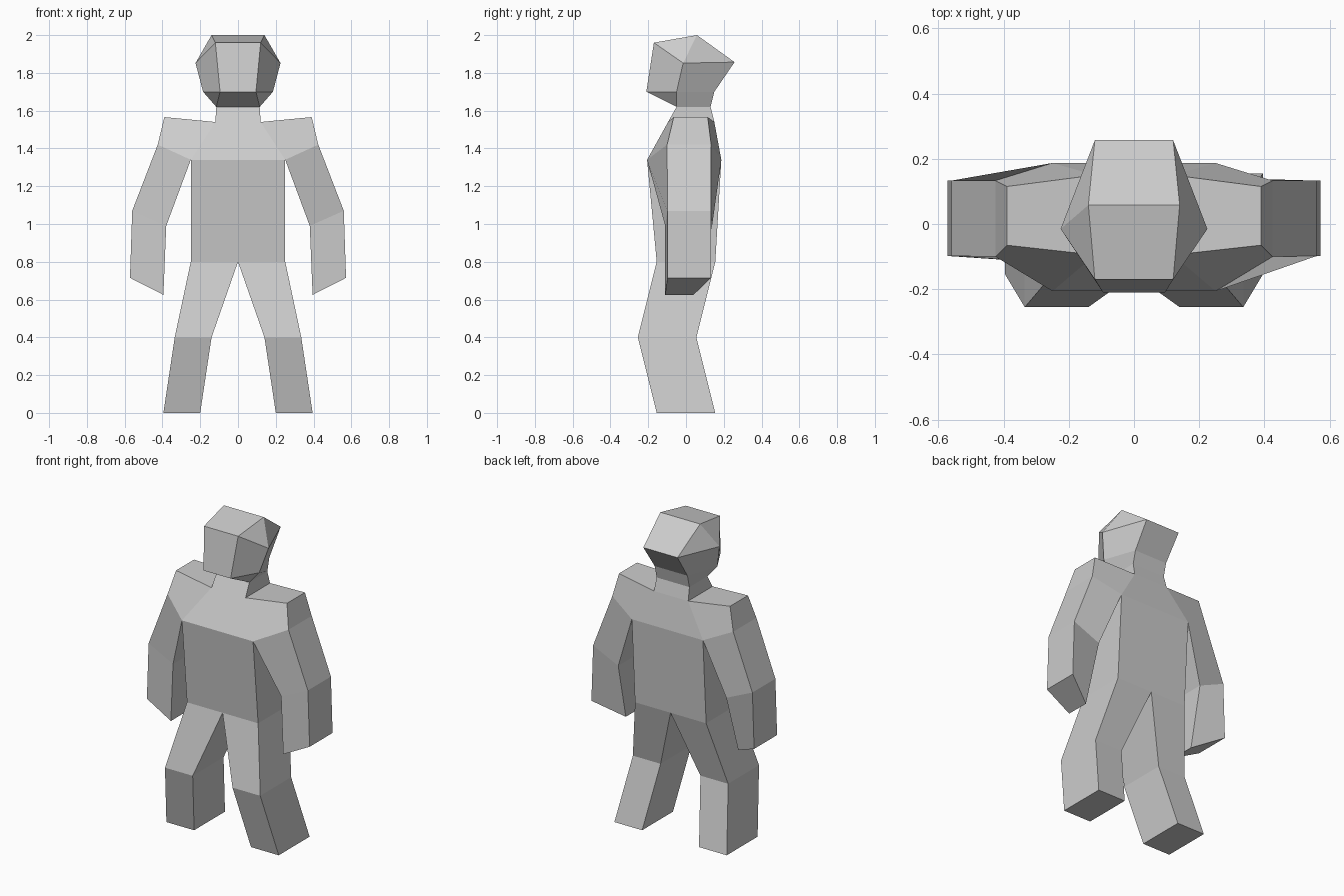
import bpy, bmesh

if "Cube" in bpy.data.objects:
    bpy.data.objects.remove(bpy.data.objects["Cube"])


def build(name, points, side_faces, strips=()):
    """Points of the right half, faces repeated on both sides, strips bridging the middle."""
    bm = bmesh.new()
    right = {k: bm.verts.new(p) for k, p in points.items()}
    left = {k: bm.verts.new((-p[0], p[1], p[2])) for k, p in points.items()}
    for face in side_faces:
        bm.faces.new([right[k] for k in face])
        bm.faces.new([left[k] for k in reversed(face)])
    for strip in strips:
        for a, b in zip(strip, strip[1:]):
            bm.faces.new([left[a], left[b], right[b], right[a]])
    bmesh.ops.remove_doubles(bm, verts=bm.verts[:], dist=0.0005)
    bmesh.ops.recalc_face_normals(bm, faces=bm.faces[:])
    mesh = bpy.data.meshes.new(name)
    bm.to_mesh(mesh)
    bm.free()
    obj = bpy.data.objects.new(name, mesh)
    bpy.context.collection.objects.link(obj)
    return obj


def limb(name, rings):
    """Limb of four-sided sections, open at the body end, capped at the far end."""
    points = {(i, j): p for i, ring in enumerate(rings) for j, p in enumerate(ring)}
    faces = [[(i, j), (i, (j + 1) % 4), (i + 1, (j + 1) % 4), (i + 1, j)]
             for i in range(len(rings) - 1) for j in range(4)]
    faces.append([(len(rings) - 1, j) for j in range(4)])
    return build(name, points, faces)


def section(inner, outer, front, back, z):
    return [(inner, front, z), (outer, front, z), (outer, back, z), (inner, back, z)]


# Head: brow A, crown B, back C, temple D, chin E, jaw F, nape G, neck H and I
build("head",
      {"A": (.12, -.17, 1.96), "B": (.14, .058, 2.0), "C": (.12, .257, 1.857),
       "D": (.225, -.015, 1.852), "E": (.095, -.21, 1.70), "F": (.185, -.05, 1.70),
       "G": (.115, .15, 1.70), "H": (.115, -.05, 1.62), "I": (.115, .13, 1.62)},
      ["ABD", "BCD", "ADFE", "DCGF", "EFH", "FGIH"],
      ["HEABCGI"])

# Torso: neck A/B, collar C/D, shoulder E/F, upper arm G/H, armpit I/J, hip K/L (front/back)
build("torso",
      {"A": (.115, -.05, 1.62), "B": (.115, .13, 1.62),
       "C": (.12, -.095, 1.54), "D": (.12, .15, 1.54),
       "E": (.39, -.065, 1.566), "F": (.39, .115, 1.566),
       "G": (.425, -.10, 1.42), "H": (.425, .133, 1.42),
       "I": (.25, -.206, 1.34), "J": (.25, .187, 1.34),
       "K": (.25, -.155, .80), "L": (.25, .155, .80)},
      ["ABDC", "CDFE", "EFHG", "CEGI", "DJHF", "IJLK"],
      ["ACIK", "BDJL"])

# Arms: armpit, elbow, hand
limb("arms", [
    [(.25, -.206, 1.34), (.425, -.10, 1.42), (.425, .133, 1.42), (.25, .187, 1.34)],
    [(.38, -.11, .99), (.56, -.098, 1.07), (.56, .133, 1.07), (.38, .138, .99)],
    [(.395, -.11, .625), (.572, -.098, .715), (.572, .133, .715), (.395, .04, .625)]])

# Legs: hip, knee, foot
limb("legs", [
    section(0, .25, -.155, .155, .80),
    section(.14, .335, -.255, .055, .40),
    section(.20, .395, -.155, .155, 0)])
